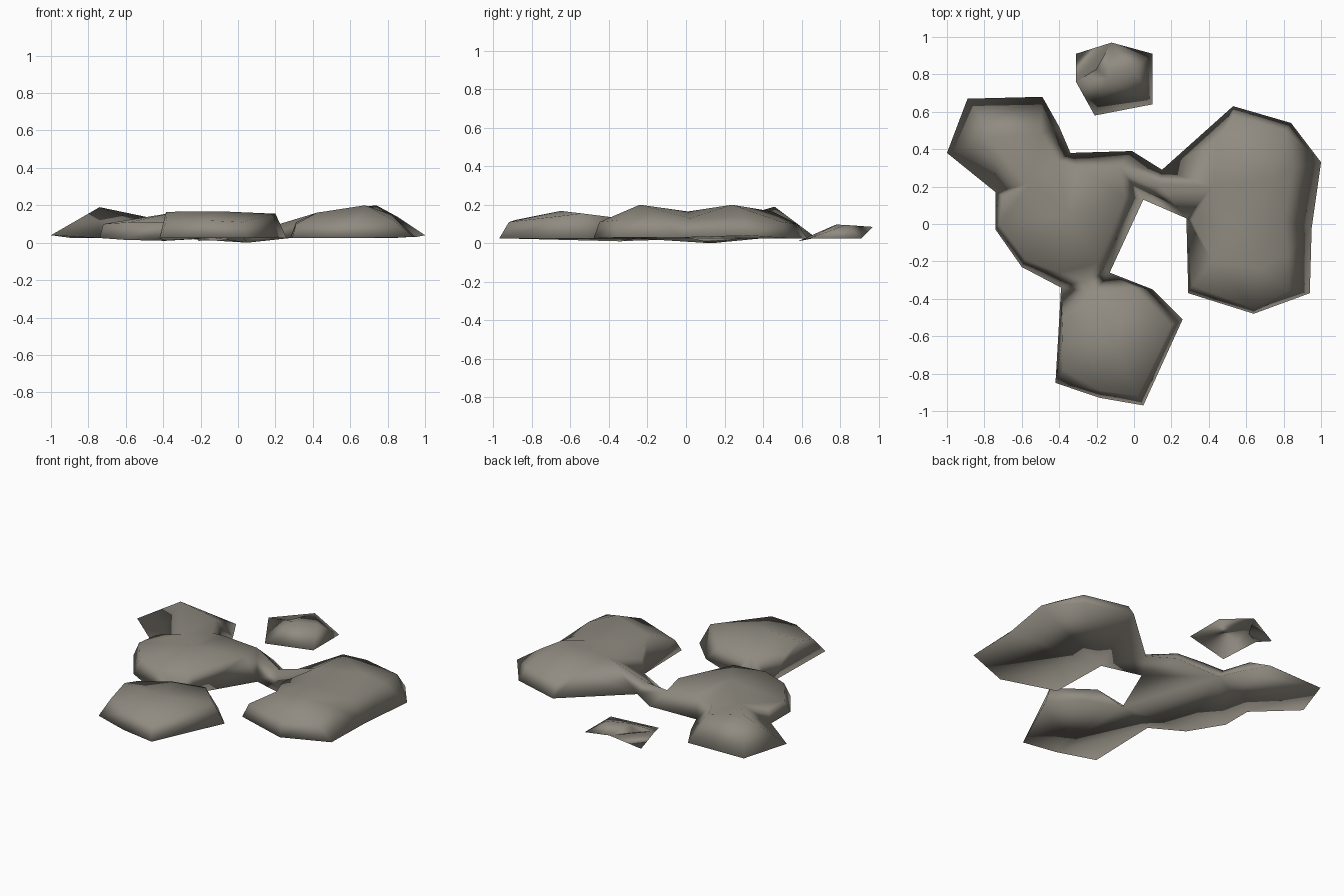
import bpy
import bmesh
from mathutils import Vector
from mathutils.geometry import delaunay_2d_cdt

default_cube = bpy.data.objects.get("Cube")
if default_cube:
    bpy.data.objects.remove(default_cube, do_unlink=True)

GROUND = 0.025  # usual height of a rim point

# One warm grey stone colour
stone = bpy.data.materials.new("warm_grey_stone")
stone.use_nodes = True
stone_colour = (0.28, 0.26, 0.22, 1)
stone.diffuse_color = stone_colour
shader = stone.node_tree.nodes["Principled BSDF"]
shader.inputs["Base Color"].default_value = stone_colour
shader.inputs["Roughness"].default_value = 0.9


def triangulate(points, rim_count):
    """Triangles inside the rim outline, as tuples of point indices."""
    outline = [(i, (i + 1) % rim_count) for i in range(rim_count)]
    flat = [p.to_2d() for p in points]
    _, _, faces, origins, _, _ = delaunay_2d_cdt(flat, outline, [], 1, 1e-5)
    return [[origins[i][0] for i in face] for face in faces]


def build_rock(name, rim, crown):
    """Closed smooth low-poly rock: a domed top over a flat underside."""
    points = [Vector((p[0], p[1], p[2] if len(p) > 2 else GROUND)) for p in rim + crown]
    bm = bmesh.new()
    verts = [bm.verts.new(p) for p in points]
    for layer, facing in ((points, 1), (points[:len(rim)], -1)):
        for triangle in triangulate(layer, len(rim)):
            face = bm.faces.new([verts[i] for i in triangle])
            face.smooth = True
            face.normal_update()
            if face.normal.z * facing < 0:
                face.normal_flip()

    mesh = bpy.data.meshes.new(name)
    bm.to_mesh(mesh)
    bm.free()
    mesh.materials.append(stone)
    rock = bpy.data.objects.new(name, mesh)
    bpy.context.collection.objects.link(rock)
    return rock


# Ground outlines of the lobes, clockwise
east_rim = [(.15, .29), (.53, .63), (.84, .54), (1, .33, .04), (.95, -.02, .03),
            (.94, -.37, .03), (.64, -.48), (.29, -.37), (.28, .03)]
south_rim = [(.05, .13, 0), (-.13, -.26), (.1, -.35), (.26, -.51), (.05, -.97),
             (-.18, -.93), (-.42, -.85), (-.39, -.34, .01)]
west_rim = [(-.6, -.23, .015), (-.74, -.03), (-.74, .17), (-1, .38, .04),
            (-.89, .67), (-.49, .68), (-.4, .52), (-.34, .38), (-.01, .39)]

# Crown points of each lobe
east_crown = [(.31, -.33, .1), (.31, .02, .11), (.64, -.45, .11), (.83, -.36, .12),
              (.42, -.2, .16), (.68, -.24, .2), (.82, -.16, .15), (.8, .02, .13),
              (.55, .01, .165), (.74, .24, .2), (.42, .2, .16), (.45, .45, .165),
              (.53, .58, .1), (.81, .5, .11), (.85, .3, .14)]
south_crown = [(-.38, -.5, .13), (-.22, -.37, .12), (0, -.34, .13), (.2, -.54, .155),
               (.02, -.92, .11), (-.18, -.89, .12), (-.38, -.78, .12),
               (-.385, -.63, .165), (-.1, -.65, .168)]
west_crown = [(-.72, 0, .1), (-.7, .15, .1), (-.58, -.19, .11), (-.4, -.26, .11),
              (-.2, -.21, .12), (-.05, .15, .13), (-.35, .05, .16), (-.3, .3, .14),
              (-.08, .31, .12), (-.55, .22, .12), (-.42, .33, .12),
              (-.74, .46, .19), (-.5, .48, .14)]

# Saddles where the lobes run into each other
saddles = [(.14, .21, .075), (-.26, -.3, .06)]

build_rock("joined_boulders", east_rim + south_rim + west_rim,
           east_crown + south_crown + west_crown + saddles)

# Small separate stone at the back, with two raised corners
build_rock(
    "north_stone",
    [(-.31, .91), (-.12, .97, .085), (.1, .91), (.1, .64),
     (-.21, .58, .01), (-.31, .76, .085)],
    [(-.14, .78, .097), (0, .83, .095)])
